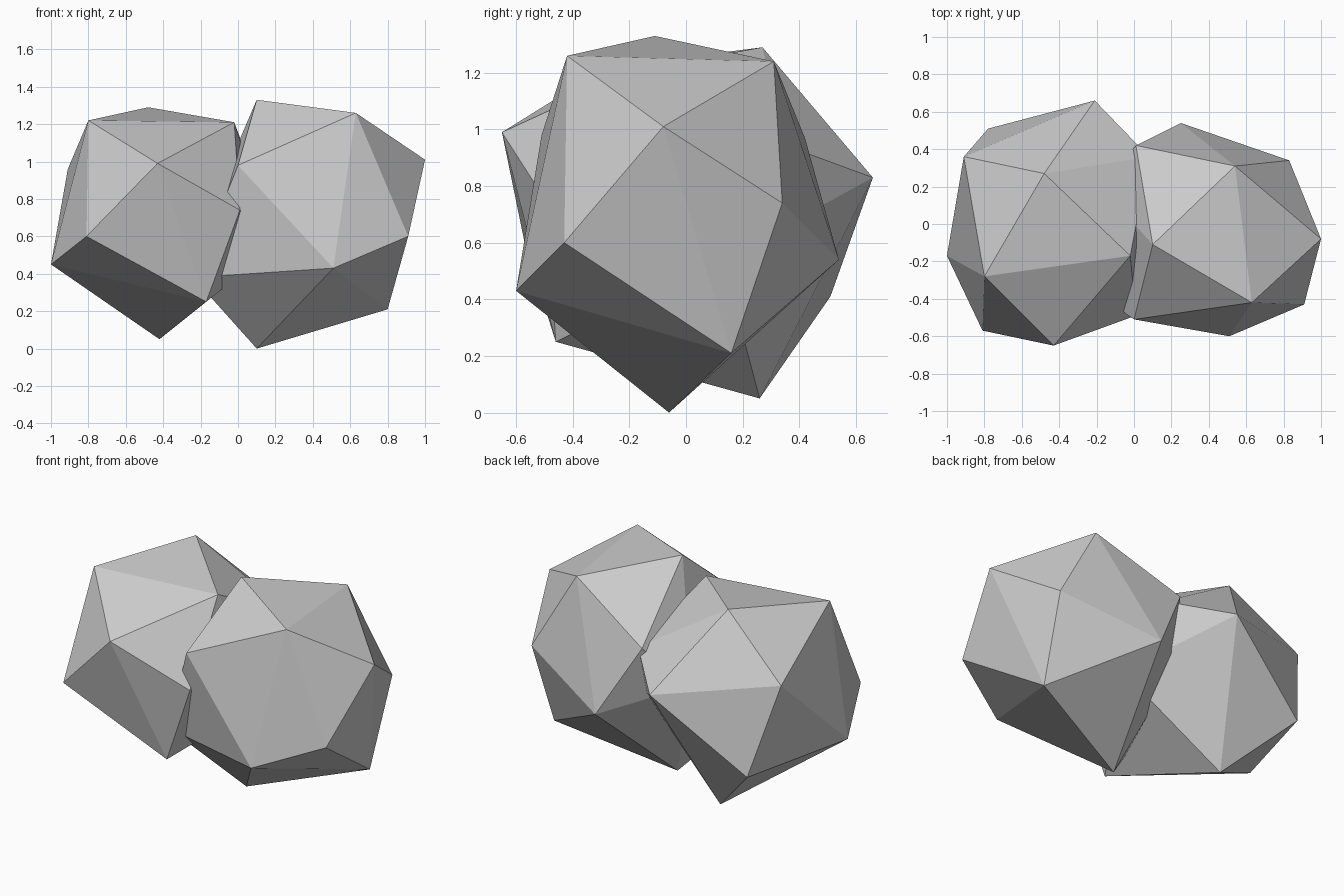
import bpy
import bmesh
from mathutils import Vector

# Remove the default cube only
default_cube = bpy.data.objects.get("Cube")
if default_cube:
    bpy.data.objects.remove(default_cube, do_unlink=True)


def make_material(name, colour):
    material = bpy.data.materials.new(name)
    material.use_nodes = True
    material.diffuse_color = colour
    shader = next(n for n in material.node_tree.nodes if n.type == "BSDF_PRINCIPLED")
    shader.inputs["Base Color"].default_value = colour
    shader.inputs["Roughness"].default_value = 1
    return material


def make_boulder(name, corners, material):
    """Wrap a faceted convex skin around a handful of corner points."""
    mesh = bpy.data.meshes.new(name)
    bm = bmesh.new()
    for corner in corners:
        bm.verts.new(Vector(corner))
    bmesh.ops.convex_hull(bm, input=bm.verts[:], use_existing_faces=False)
    # Discard corners that the skin does not use
    loose = [v for v in bm.verts if not v.link_faces]
    bmesh.ops.delete(bm, geom=loose, context="VERTS")
    bmesh.ops.recalc_face_normals(bm, faces=bm.faces[:])
    for face in bm.faces:
        face.smooth = False
    bm.to_mesh(mesh)
    bm.free()
    mesh.materials.append(material)
    boulder = bpy.data.objects.new(name, mesh)
    bpy.context.scene.collection.objects.link(boulder)
    return boulder


stone_grey = make_material("stone grey", (0.6, 0.6, 0.6, 1))

# Boulder on the model's left: crown, outer side, underside, inner side
left_crown = [(.1, -.11, 1.33), (.63, -.42, 1.26), (.54, .31, 1.24)]
left_outer = [(1, -.08, 1.01), (.91, -.43, .6), (.83, .34, .74), (.25, .54, .54)]
left_under = [(.51, -.6, .43), (.8, .16, .21), (.1, -.06, 0)]
left_inner = [(0, -.51, .98), (-.24, -.34, .38), (.01, .42, .97), (-.17, .19, .7)]
make_boulder("left_boulder", left_crown + left_outer + left_under + left_inner, stone_grey)

# Boulder on the model's right: crown, outer side, underside, inner side
right_crown = [(-.48, .27, 1.29), (-.8, -.28, 1.22), (-.02, -.17, 1.21)]
right_outer = [(-.43, -.65, .99), (-.81, -.57, .6), (-1, -.17, .45),
               (-.91, .36, .96), (-.78, .51, .41), (-.21, .66, .83)]
right_under = [(-.17, -.46, .25), (-.42, .26, .05)]
right_inner = [(.01, -.49, .74), (.08, .36, .94), (.19, .13, .54)]
make_boulder("right_boulder", right_crown + right_outer + right_under + right_inner, stone_grey)
